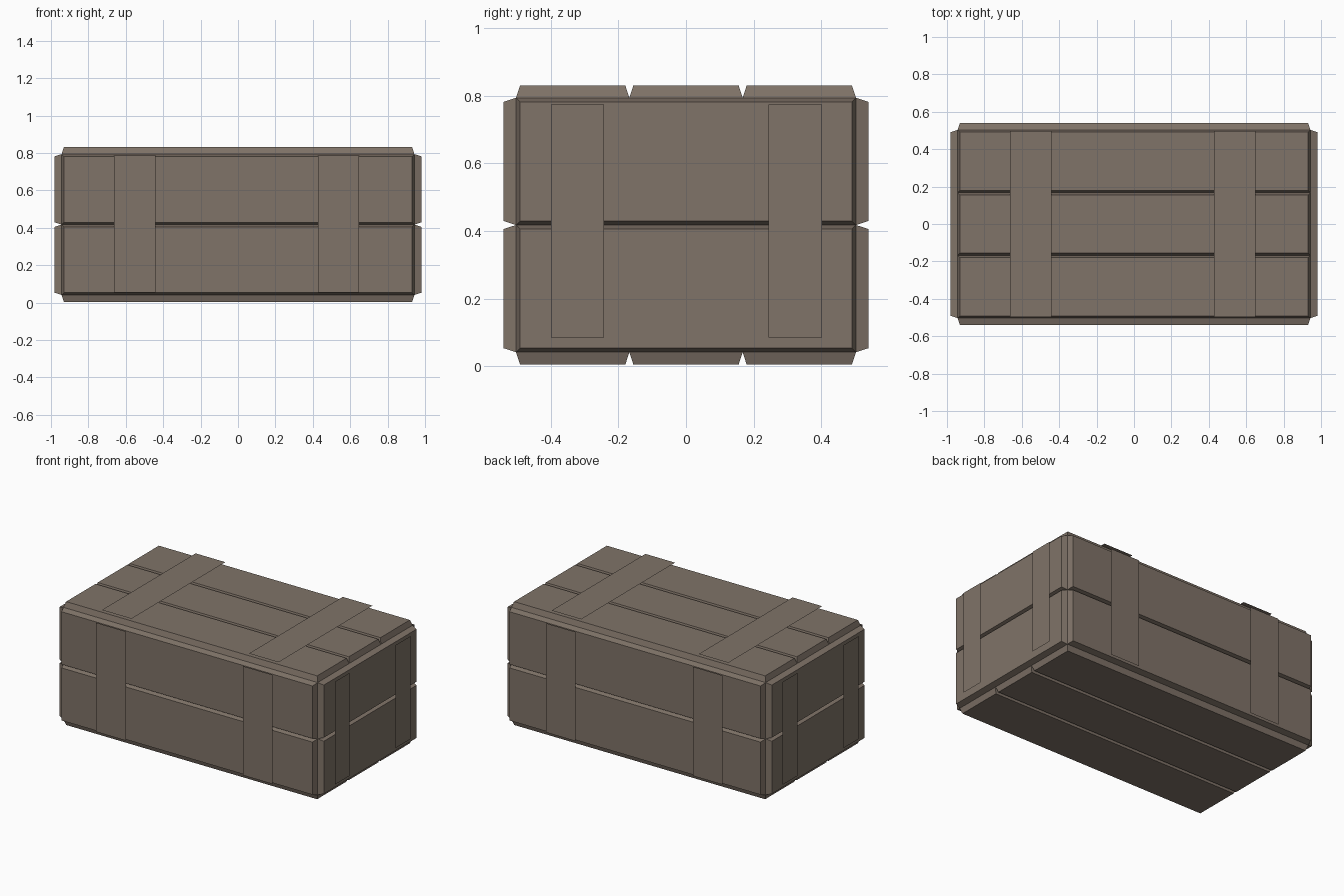
import bpy, bmesh
from mathutils import Vector

if "Cube" in bpy.data.objects:
    bpy.data.objects.remove(bpy.data.objects["Cube"])

wood = bpy.data.materials.new("weathered brown wood")
wood.diffuse_color = (0.215, 0.172, 0.138, 1)
wood.use_nodes = True
wood.node_tree.nodes["Principled BSDF"].inputs["Base Color"].default_value = wood.diffuse_color

HX, HY, Z0, Z1 = 0.943, 0.503, 0.041, 0.794   # inner box
T, INSET, GAP = 0.037, 0.012, 0.018           # plank depth, bevel, strap lift
ZM = (Z0 + Z1) / 2


def make(name, bm):
    mesh = bpy.data.meshes.new(name)
    bm.to_mesh(mesh)
    bm.free()
    mesh.materials.append(wood)
    obj = bpy.data.objects.new(name, mesh)
    bpy.context.collection.objects.link(obj)
    return obj


def ring(bm, c, u, v, hu, hv):
    """Four corners of a rectangle centred at c, spanned by u and v."""
    return [bm.verts.new(c + u * (a * hu) + v * (b * hv))
            for a, b in ((-1, -1), (1, -1), (1, 1), (-1, 1))]


def plank(name, c, n, u, v, hu, hv):
    """Bevelled board whose wide base sits on the inner box."""
    bm = bmesh.new()
    low = ring(bm, c, u, v, hu, hv)
    high = ring(bm, c + n * T, u, v, hu - INSET, hv - INSET)
    bm.faces.new(high)
    bm.faces.new(low[::-1])
    for i in range(4):
        j = (i + 1) % 4
        bm.faces.new((low[i], low[j], high[j], high[i]))
    bmesh.ops.recalc_face_normals(bm, faces=bm.faces)
    make(name, bm)


def strap(name, c, n, u, v, hu, hv):
    """Thin single sheet floating just off the boards."""
    bm = bmesh.new()
    f = bm.faces.new(ring(bm, c, u, v, hu, hv))
    f.normal_update()
    if f.normal.dot(n) < 0:
        f.normal_flip()
    make(name, bm)


X, Y, Z = Vector((1, 0, 0)), Vector((0, 1, 0)), Vector((0, 0, 1))
HZ = (Z1 - Z0) / 2
mid = Z * ZM

# name, outward normal, half depth, board direction, half length,
# stacking direction, half height, board count, strap centres, strap half sizes
sides = [
    ("top", Z, HZ, X, HX, Y, HY, 3, (-0.552, 0.539), (0.11, 0.497), 0),
    ("bottom", -Z, HZ, X, HX, Y, HY, 3, (), None, 0),
    ("front", -Y, HY, X, HX, Z, HZ, 2, (-0.552, 0.538), (0.11, 0.366), 0.004),
    ("back", Y, HY, X, HX, Z, HZ, 2, (-0.552, 0.538), (0.11, 0.366), 0.004),
    ("right", X, HX, Y, HY, Z, HZ, 2, (-0.321, 0.323), (0.079, 0.345), 0.012),
    ("left", -X, HX, Y, HY, Z, HZ, 2, (-0.321, 0.323), (0.079, 0.345), 0.012),
]
for side, n, depth, u, hu, v, hv, count, centres, size, shift in sides:
    base = mid + n * depth
    half = hv / count
    for i in range(count):
        plank(f"{side}_plank_{i + 1}", base + v * (half * (2 * i + 1) - hv),
              n, u, v, hu, half)
    for i, s in enumerate(centres):
        strap(f"{side}_strap_{i + 1}", base + n * (T + GAP) + u * s + v * shift,
              n, u, v, *size)
